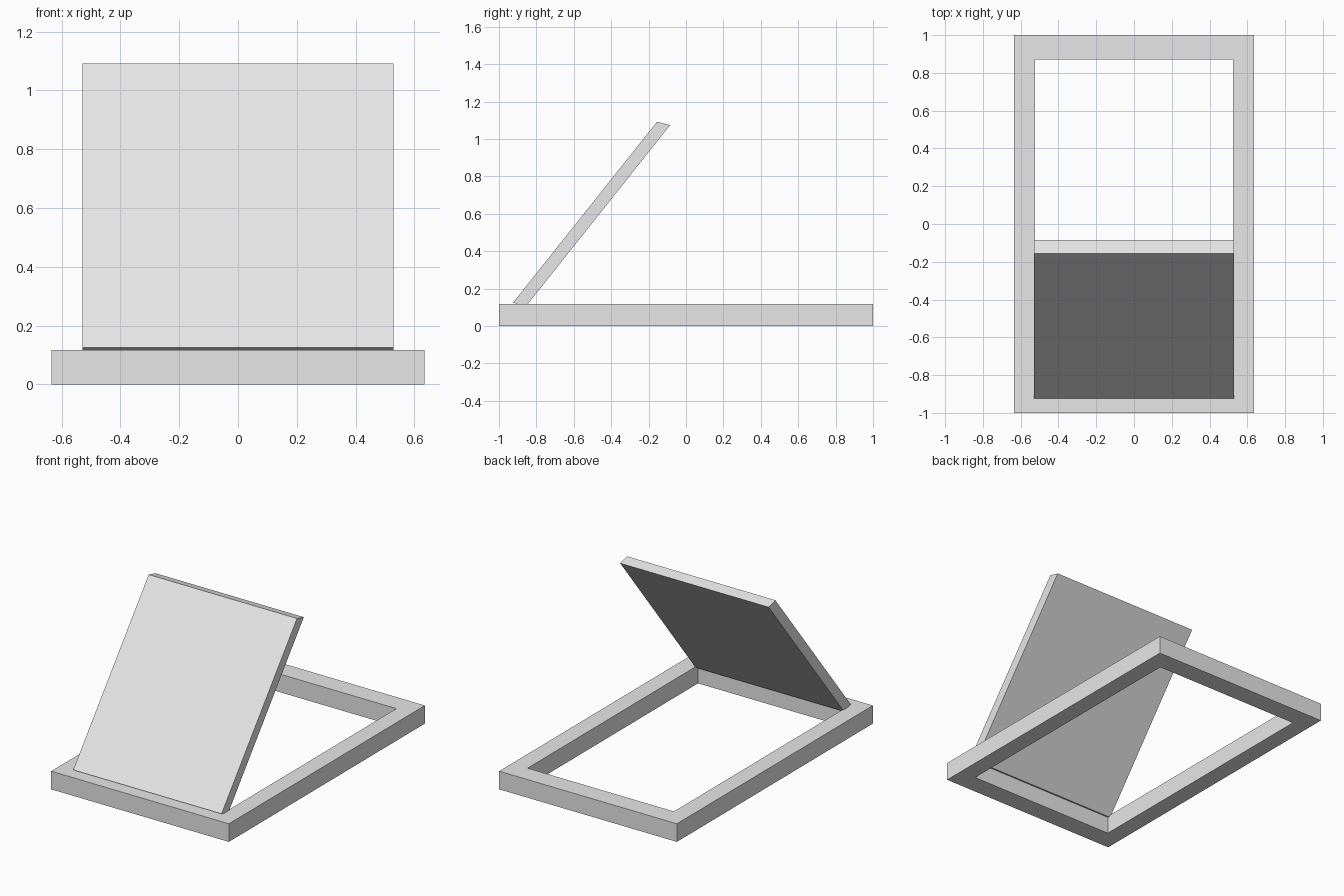
import bpy

if "Cube" in bpy.data.objects:
    bpy.data.objects.remove(bpy.data.objects["Cube"])

# One flat light grey for everything
grey = bpy.data.materials.new("light_grey")
grey.diffuse_color = (0.8, 0.8, 0.8, 1)
grey.use_nodes = True
grey.node_tree.nodes["Principled BSDF"].inputs["Base Color"].default_value = grey.diffuse_color


def make_object(name, verts, faces):
    mesh = bpy.data.meshes.new(name)
    mesh.from_pydata(verts, [], faces)
    mesh.materials.append(grey)
    obj = bpy.data.objects.new(name, mesh)
    bpy.context.collection.objects.link(obj)
    return obj


def rectangle(hx, hy, z):
    return [(-hx, -hy, z), (hx, -hy, z), (hx, hy, z), (-hx, hy, z)]


# Base frame: outer and inner rectangles at bottom and top, joined as a ring
H = 0.117
verts = (rectangle(0.635, 1.0, 0) + rectangle(0.523, 0.87, 0)
         + rectangle(0.635, 1.0, H) + rectangle(0.523, 0.87, H))
faces = []
for i in range(4):
    j = (i + 1) % 4
    faces += [
        (i, j, 8 + j, 8 + i),            # outer wall
        (4 + j, 4 + i, 12 + i, 12 + j),  # inner wall
        (8 + i, 8 + j, 12 + j, 12 + i),  # top
        (j, i, 4 + i, 4 + j),            # underside
    ]
make_object("base_frame", verts, faces)

# Leaning panel: slanted side profile (y, z) extruded across x
profile = [(-0.925, 0.1245), (-0.855, 0.106), (-0.085, 1.074), (-0.155, 1.092)]
W = 0.53
verts = [(x, y, z) for x in (W, -W) for y, z in profile]
faces = [(0, 1, 2, 3), (7, 6, 5, 4)]
faces += [(i, 4 + i, 4 + (i + 1) % 4, (i + 1) % 4) for i in range(4)]
make_object("leaning_panel", verts, faces)
